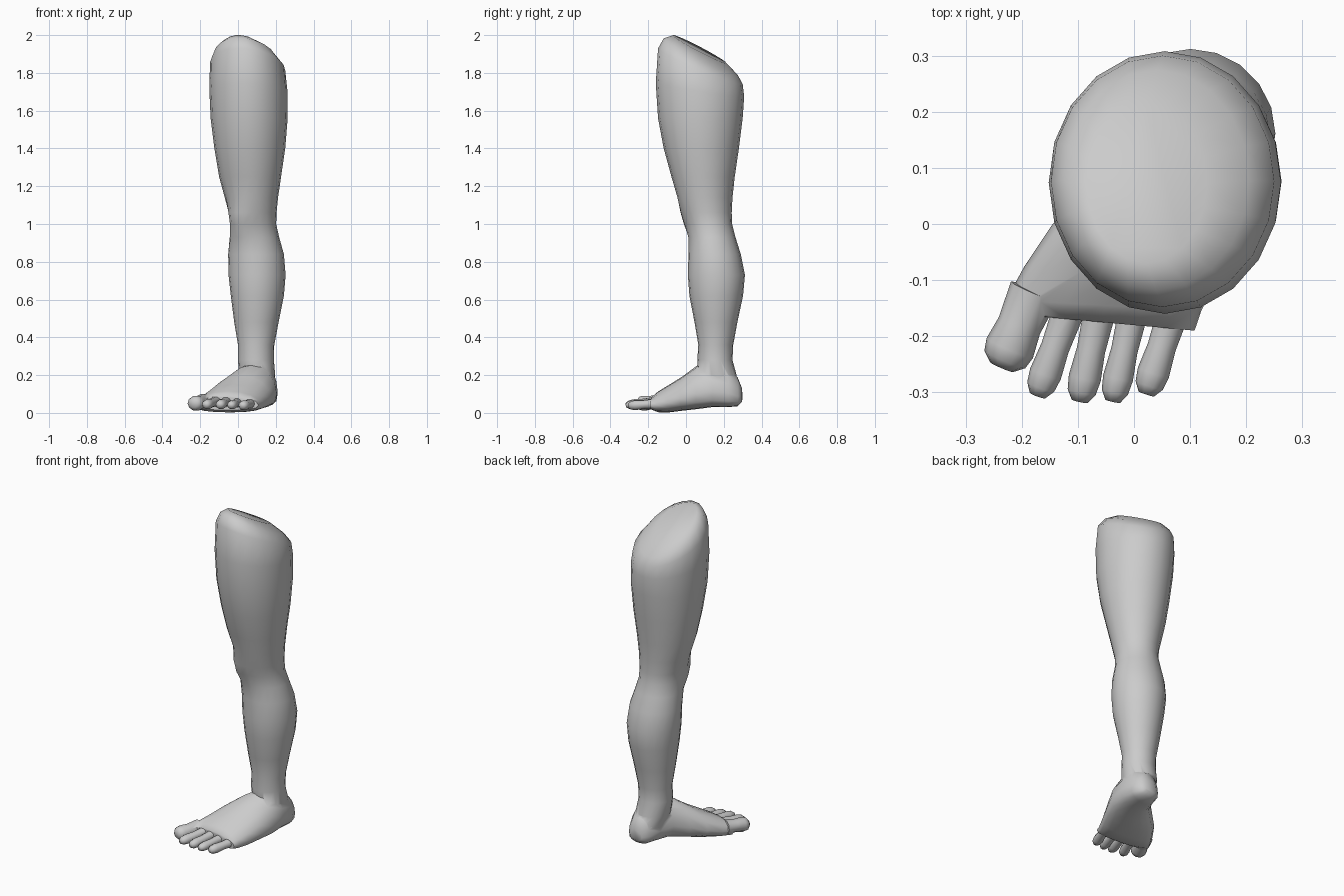
import bpy, bmesh
from math import sin, cos, pi
from mathutils import Vector

if "Cube" in bpy.data.objects:
    bpy.data.objects.remove(bpy.data.objects["Cube"])


def loft(name, rings):
    """Skin a list of equal-length closed rings and cap both ends."""
    bm = bmesh.new()
    vs = [[bm.verts.new(p) for p in r] for r in rings]
    n = len(vs[0])
    for a, b in zip(vs, vs[1:]):
        for i in range(n):
            j = (i + 1) % n
            bm.faces.new((a[i], a[j], b[j], b[i]))
    bm.faces.new(vs[0])
    bm.faces.new(vs[-1])
    bmesh.ops.recalc_face_normals(bm, faces=bm.faces)
    me = bpy.data.meshes.new(name)
    bm.to_mesh(me)
    bm.free()
    ob = bpy.data.objects.new(name, me)
    bpy.context.collection.objects.link(ob)
    return ob


def leg_ring(z, x0, x1, y0, y1, tilt=0, knee=0, n=20):
    """Oval section; tilt slopes it down to the back, knee pushes the kneecap out."""
    cx, cy, rx, ry = (x0 + x1) / 2, (y0 + y1) / 2, (x1 - x0) / 2, (y1 - y0) / 2
    ring = []
    for i in range(n):
        t = 2 * pi * i / n
        push = knee * max(0, cos(t - 1.27 * pi)) ** 4
        dx, dy = rx * cos(t) - push * .7, ry * sin(t) - push * .7
        ring.append((cx + dx, cy + dy, z + tilt * dy + tilt * .25 * dx))
    return ring


def foot_ring(lx, ly, rx, ry, zb, zt, n=16):
    """Section between an inner and outer edge point, flat below and arched above."""
    L, R = Vector((lx, ly, 0)), Vector((rx, ry, 0))
    zm = zb + .35 * (zt - zb)
    ring = []
    for i in range(n):
        t = 2 * pi * i / n
        c, s = cos(t), sin(t)
        p = (L + R) / 2 + (R - L) / 2 * c
        p.z = zm + (zt - zm) * s if s > 0 else zm - (zm - zb) * abs(s) ** .6
        ring.append(p)
    return ring


def toe(name, base, tip, r, z_base, z_tip):
    """Tapered toe with a bulbous rounded end."""
    a, b = Vector((*base, z_base)), Vector((*tip, z_tip))
    d = (b - a).normalized()
    side = d.cross(Vector((0, 0, 1))).normalized()
    up = side.cross(d)
    rings = []
    for f, k in ((0, 1.0), (.45, .88), (.75, 1.0), (.9, .88), (1, .5)):
        c = a.lerp(b, f)
        rings.append([c + side * r * k * cos(2 * pi * i / 10) +
                      up * r * k * .92 * sin(2 * pi * i / 10) for i in range(10)])
    return loft(name, rings)


# thigh, knee, calf and ankle: z, x range, y range, tilt, knee bump
leg = loft("leg", [leg_ring(*s) for s in (
    (.09, .05, .18, .12, .28), (.20, .005, .197, .065, .268),
    (.28, 0, .19, .06, .246), (.36, 0, .192, .065, .25),
    (.48, -.02, .215, .045, .272), (.62, -.038, .243, .018, .302),
    (.73, -.05, .252, .01, .312), (.84, -.052, .243, .013, .29),
    (.93, -.042, .218, .015, .262, 0, .012), (1.0, -.035, .202, 0, .244, 0, .035),
    (1.06, -.045, .204, -.02, .242, 0, .03), (1.14, -.07, .212, -.045, .246),
    (1.25, -.10, .228, -.077, .258), (1.4, -.125, .25, -.118, .28),
    (1.56, -.145, .263, -.148, .30), (1.71, -.152, .262, -.16, .308, -.15),
    (1.835, -.148, .25, -.148, .30, -.42), (1.885, -.125, .205, -.118, .275, -.50),
    (1.925, -.085, .13, -.07, .215, -.52))])

# foot from heel to ball: inner point, outer point, bottom, top
foot = loft("foot", [foot_ring(*s) for s in (
    (.09, .298, .165, .296, .06, .13), (.055, .27, .19, .275, .035, .19),
    (.03, .20, .21, .225, .03, .24), (-.005, .125, .21, .14, .03, .27),
    (-.075, .065, .205, .05, .02, .25), (-.145, .0, .175, -.03, .012, .195),
    (-.195, -.075, .145, -.1, .003, .15), (-.228, -.135, .12, -.155, .003, .115),
    (-.222, -.16, .108, -.19, .015, .09))])

# five toes: base, tip, radius, base and tip heights
toes = [toe("toe_%d" % (i + 1), *s) for i, s in enumerate((
    ((-.178, -.12), (-.236, -.255), .045, .062, .048),
    ((-.115, -.15), (-.172, -.306), .029, .062, .042),
    ((-.06, -.15), (-.097, -.316), .029, .06, .042),
    ((.0, -.15), (-.038, -.316), .027, .055, .04),
    ((.072, -.15), (.022, -.303), .029, .05, .038)))]

# weld everything into one skin
for part in [foot] + toes:
    m = leg.modifiers.new("join_" + part.name, 'BOOLEAN')
    m.operation, m.solver, m.object = 'UNION', 'EXACT', part
bpy.context.view_layer.objects.active = leg
leg.select_set(True)
for m in list(leg.modifiers):
    bpy.ops.object.modifier_apply(modifier=m.name)
for part in [foot] + toes:
    bpy.data.objects.remove(part)
bpy.ops.object.shade_smooth_by_angle(angle=1.1)
